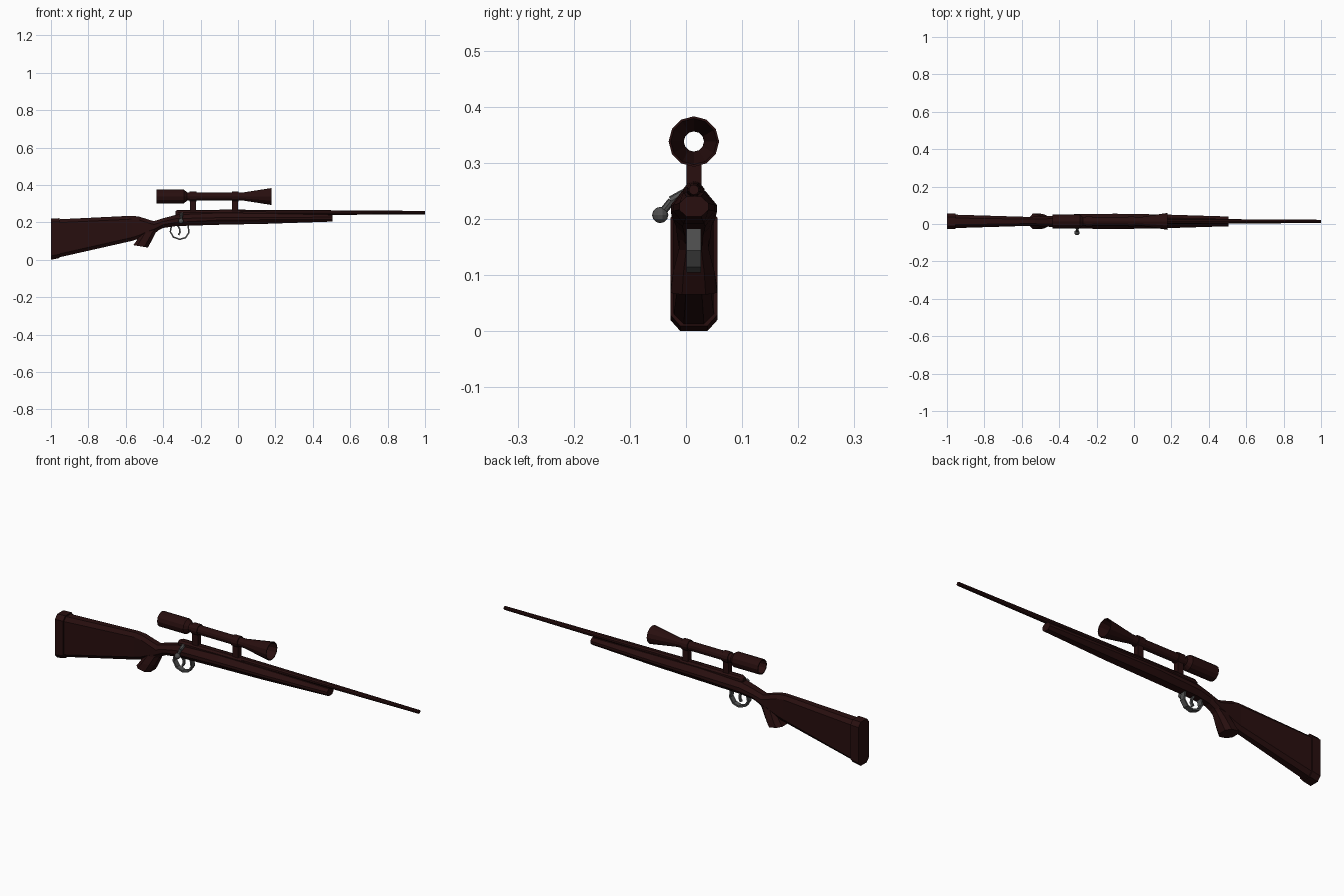
import bpy, bmesh, math
from mathutils import Vector

if "Cube" in bpy.data.objects:
    bpy.data.objects.remove(bpy.data.objects["Cube"], do_unlink=True)

MID = 0.014  # centre plane in y


def material(name, colour):
    m = bpy.data.materials.new(name)
    m.use_nodes = True
    m.diffuse_color = colour
    bsdf = m.node_tree.nodes["Principled BSDF"]
    bsdf.inputs["Base Color"].default_value = colour
    bsdf.inputs["Roughness"].default_value = 0.7
    return m


DARK = material("dark brown", (0.021, 0.0045, 0.0045, 1))
STEEL = material("grey steel", (0.08, 0.08, 0.08, 1))


def finish(name, bm, mat):
    bmesh.ops.recalc_face_normals(bm, faces=bm.faces[:])
    mesh = bpy.data.meshes.new(name)
    bm.to_mesh(mesh)
    bm.free()
    mesh.materials.append(mat)
    ob = bpy.data.objects.new(name, mesh)
    bpy.context.collection.objects.link(ob)
    return ob


def loft(name, rings, mat, closed=False):
    """Skin a row of rings; cap the ends, or join the last to the first."""
    bm = bmesh.new()
    loops = [[bm.verts.new(p) for p in ring] for ring in rings]
    n = len(loops[0])
    pairs = list(zip(loops, loops[1:]))
    if closed:
        pairs.append((loops[-1], loops[0]))
    else:
        bm.faces.new(loops[0])
        bm.faces.new(loops[-1])
    for a, b in pairs:
        for i in range(n):
            j = (i + 1) % n
            bm.faces.new((a[i], a[j], b[j], b[i]))
    return finish(name, bm, mat)


def turned(name, profile, z, sides, mat, closed=False):
    """Revolve (x, radius) pairs about a line along x."""
    rings = [[(x, MID + r * math.sin(math.tau * i / sides),
               z + r * math.cos(math.tau * i / sides)) for i in range(sides)]
             for x, r in profile]
    return loft(name, rings, mat, closed)


def section(x, low, high, half, flat, drop):
    """Eight-sided stock section with chamfered corners."""
    right = [(flat, low), (half, low + drop), (half, high - drop), (flat, high)]
    pts = right + [(-y, z) for y, z in reversed(right)]
    return [(x, MID + y, z) for y, z in pts]


def strip(name, path, width, thick, mat):
    """Bent flat bar following (x, z) points."""
    bm = bmesh.new()
    rows = [[bm.verts.new((x, MID + s * width / 2, z)) for s in (-1, 1)] for x, z in path]
    for a, b in zip(rows, rows[1:]):
        bm.faces.new((a[0], a[1], b[1], b[0]))
    ob = finish(name, bm, mat)
    mod = ob.modifiers.new("thickness", 'SOLIDIFY')
    mod.thickness = thick
    mod.offset = 0
    return ob


def rod(name, start, end, radius, sides, mat):
    start, end = Vector(start), Vector(end)
    turn = (end - start).to_track_quat('Z', 'Y')
    rings = [[p + turn @ Vector((radius * math.cos(math.tau * i / sides),
                                 radius * math.sin(math.tau * i / sides), 0))
              for i in range(sides)] for p in (start, end)]
    return loft(name, rings, mat)


# Butt pad and one-piece stock
loft("butt_pad", [section(-1.0, 0.0, 0.22, 0.042, 0.024, 0.02),
                  section(-0.955, 0.009, 0.222, 0.042, 0.024, 0.02)], DARK)
stock = [  # x, bottom, top, half width, chamfer height
    (-0.96, 0.012, 0.216, 0.036, 0.018),
    (-0.57, 0.1, 0.235, 0.024, 0.018),
    (-0.53, 0.112, 0.231, 0.025, 0.018),
    (-0.48, 0.135, 0.215, 0.027, 0.018),
    (-0.45, 0.145, 0.206, 0.029, 0.018),
    (-0.4, 0.17, 0.222, 0.032, 0.018),
    (-0.33, 0.18, 0.24, 0.038, 0.02),
    (-0.1, 0.187, 0.25, 0.041, 0.025),
    (0.15, 0.192, 0.247, 0.037, 0.022),
    (0.505, 0.204, 0.24, 0.026, 0.012)]
loft("stock", [section(x, lo, hi, w, w * 0.5, d) for x, lo, hi, w, d in stock], DARK)


# Pistol grip, flared toward its base
def grip_ring(xa, za, xb, zb, half):
    ring = []
    for t, s in ((0, -0.5), (0.25, -1), (0.75, -1), (1, -0.5),
                 (1, 0.5), (0.75, 1), (0.25, 1), (0, 0.5)):
        ring.append((xa + t * (xb - xa), MID + s * half, za + t * (zb - za)))
    return ring


loft("grip", [grip_ring(-0.56, 0.078, -0.482, 0.065, 0.042),
              grip_ring(-0.54, 0.105, -0.46, 0.105, 0.037),
              grip_ring(-0.515, 0.145, -0.44, 0.145, 0.027),
              grip_ring(-0.505, 0.185, -0.39, 0.185, 0.024)], DARK)

# Barrel and receiver
turned("barrel", [(-0.1, 0.016), (0.5, 0.0125), (1.0, 0.009)], 0.252, 10, DARK)
turned("receiver", [(-0.335, 0.013), (-0.32, 0.02), (0.0, 0.02), (0.04, 0.015)],
       0.247, 10, DARK)

# Hollow scope: outer wall, then back along the bore
turned("scope", [(-0.435, 0.037), (-0.29, 0.037), (-0.272, 0.022), (0.03, 0.022),
                 (0.178, 0.045), (0.178, 0.041), (0.03, 0.018),
                 (-0.29, 0.018), (-0.435, 0.032)], 0.338, 12, DARK, closed=True)

# Scope mounts: post and ring
for label, x in (("rear", -0.24), ("front", -0.015)):
    loft(label + "_mount_post",
         [[(x + sx * 0.016, MID + sy * 0.0135, z)
           for sx, sy in ((-1, -1), (1, -1), (1, 1), (-1, 1))] for z in (0.25, 0.318)], DARK)
    turned(label + "_mount_ring", [(x - 0.018, 0.019), (x - 0.018, 0.027),
                                   (x + 0.018, 0.027), (x + 0.018, 0.019)],
           0.338, 12, DARK, closed=True)

# Trigger guard and trigger
strip("trigger_guard", [(-0.355, 0.185), (-0.362, 0.15), (-0.345, 0.121), (-0.312, 0.109),
                        (-0.28, 0.118), (-0.262, 0.145), (-0.268, 0.19)], 0.026, 0.008, STEEL)
strip("trigger", [(-0.325, 0.188), (-0.312, 0.165), (-0.31, 0.148), (-0.318, 0.132)],
      0.012, 0.009, STEEL)

# Bolt handle with faceted knob
KNOB = (-0.305, -0.046, 0.207)
BEND = (-0.303, -0.026, 0.232)
rod("bolt_root", (-0.3, MID, 0.254), BEND, 0.009, 8, STEEL)
rod("bolt_handle", BEND, KNOB, 0.007, 8, STEEL)
bm = bmesh.new()
bmesh.ops.create_uvsphere(bm, u_segments=10, v_segments=6, radius=0.0145)
bmesh.ops.translate(bm, verts=bm.verts[:], vec=KNOB)
finish("bolt_knob", bm, STEEL)
